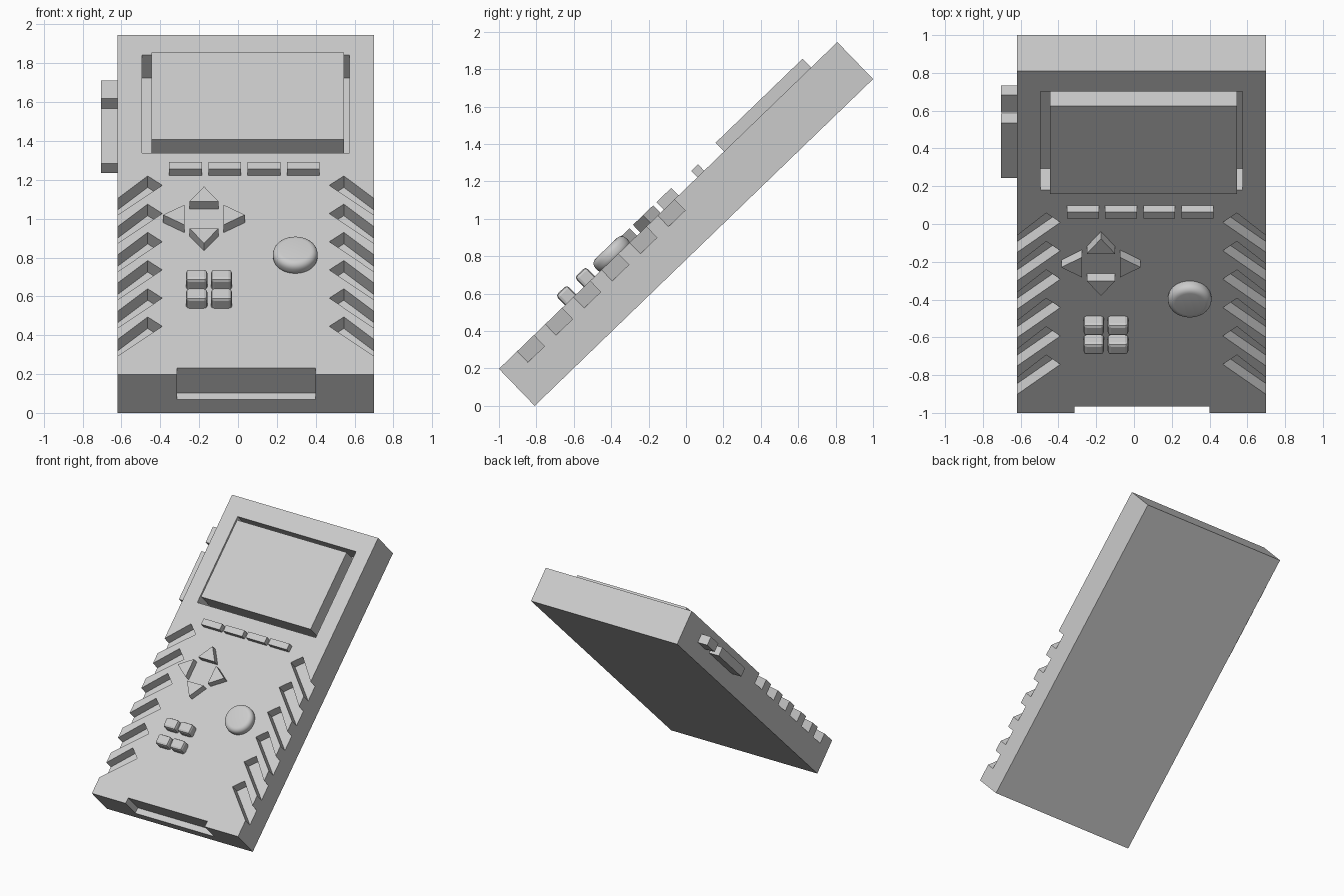
import bpy, bmesh, math
from mathutils import Matrix, Vector

if "Cube" in bpy.data.objects:
    bpy.data.objects.remove(bpy.data.objects["Cube"])

# Local frame: x across, y up the slope, z out of the control face (face at z = 0)
TILT = math.radians(44)
FRAME = Matrix.Translation((0, -1, 0.198)) @ Matrix.Rotation(TILT, 4, 'X')
CX = 0.04                      # centre line of the case
LEFT, RIGHT = -0.62, 0.70
LENGTH, THICK = 2.515, 0.275

grey = bpy.data.materials.new("light grey plastic")
grey.diffuse_color = (0.6, 0.6, 0.6, 1)
grey.use_nodes = True
grey.node_tree.nodes["Principled BSDF"].inputs["Base Color"].default_value = grey.diffuse_color


def add_prism(bm, outline, z0, z1):
    """Extrude a flat outline between two heights."""
    face = bm.faces.new([bm.verts.new((x, y, z0)) for x, y in outline])
    ext = bmesh.ops.extrude_face_region(bm, geom=[face])
    top = [g for g in ext['geom'] if isinstance(g, bmesh.types.BMVert)]
    bmesh.ops.translate(bm, verts=top, vec=(0, 0, z1 - z0))


def rect(x0, x1, y0, y1):
    return [(x0, y0), (x1, y0), (x1, y1), (x0, y1)]


def finish(bm, name):
    bmesh.ops.recalc_face_normals(bm, faces=bm.faces)
    mesh = bpy.data.meshes.new(name)
    bm.to_mesh(mesh)
    bm.free()
    mesh.materials.append(grey)
    ob = bpy.data.objects.new(name, mesh)
    bpy.context.collection.objects.link(ob)
    ob.matrix_world = FRAME
    return ob


def prism(name, outline, z0, z1):
    bm = bmesh.new()
    add_prism(bm, outline, z0, z1)
    return finish(bm, name)


def activate(ob):
    bpy.ops.object.select_all(action='DESELECT')
    ob.select_set(True)
    bpy.context.view_layer.objects.active = ob


def add_bevel(ob, width, segments, angle=40):
    mod = ob.modifiers.new("bevel", 'BEVEL')
    mod.width, mod.segments = width, segments
    mod.limit_method, mod.angle_limit = 'ANGLE', math.radians(angle)


# Case
case = prism("case", rect(LEFT, RIGHT, 0, LENGTH), -THICK, 0)

# Cutters: screen pocket, bottom port and slanted grip grooves on both sides
cut = bmesh.new()
add_prism(cut, rect(-0.495, 0.575, 1.642, 2.366), -0.163, 0.1)
add_prism(cut, rect(-0.315, 0.40, -0.1, 0.046), -0.178, 0.1)
for i in range(6):
    dy = -0.209 * i
    groove = [(0.505, 1.471), (0.43, 1.402), (0.71, 1.132), (0.71, 1.250)]
    for side in (-1, 1):
        add_prism(cut, [(CX + side * x, y + dy) for x, y in groove], -0.082, 0.1)
cutter = finish(cut, "case_cutter")
cutter.hide_render = True
bpy.context.view_layer.update()
mod = case.modifiers.new("recesses", 'BOOLEAN')
mod.operation, mod.solver, mod.object = 'DIFFERENCE', 'EXACT', cutter
activate(case)
bpy.ops.object.modifier_apply(modifier=mod.name)
bpy.data.objects.remove(cutter)

# Screen block standing in the pocket
prism("screen", rect(-0.445, 0.545, 1.673, 2.32), -0.17, 0.065)

# Row of four menu buttons
for i in range(4):
    x = -0.355 + 0.202 * i
    prism(f"menu_button_{i + 1}", rect(x, x + 0.169, 1.475, 1.525), -0.02, 0.047)

# Direction pad: four outward pointing triangles
for i, label in enumerate(("right", "up", "left", "down")):
    turn = Matrix.Rotation(i * math.pi / 2, 2)
    pts = [turn @ Vector(p) for p in ((0.1, -0.075), (0.21, 0), (0.1, 0.075))]
    prism(f"direction_{label}", [(p.x - 0.175, p.y + 1.125) for p in pts], -0.02, 0.056)

# Round button with a soft rim
bm = bmesh.new()
bmesh.ops.create_cone(bm, cap_ends=True, segments=48, radius1=0.115, radius2=0.115,
                      depth=0.085, matrix=Matrix.Translation((0.295, 0.86, 0.0225)))
button = finish(bm, "round_button")
add_bevel(button, 0.035, 5)
activate(button)
bpy.ops.object.modifier_apply(modifier="bevel")
bpy.ops.object.shade_smooth_by_angle(angle=math.radians(40))

# Cluster of four chamfered keys
for row, y in enumerate((0.63, 0.49)):
    for col, x in enumerate((-0.268, -0.14)):
        key = prism(f"key_{row + 1}_{col + 1}", rect(x, x + 0.11, y, y + 0.083), -0.03, 0.071)
        add_bevel(key, 0.018, 2)

# Side switch and slider on the left edge
prism("side_slider", rect(-0.705, -0.60, 1.65, 2.055), -0.152, -0.082)
prism("side_switch", rect(-0.705, -0.60, 2.13, 2.262), -0.152, -0.082)
